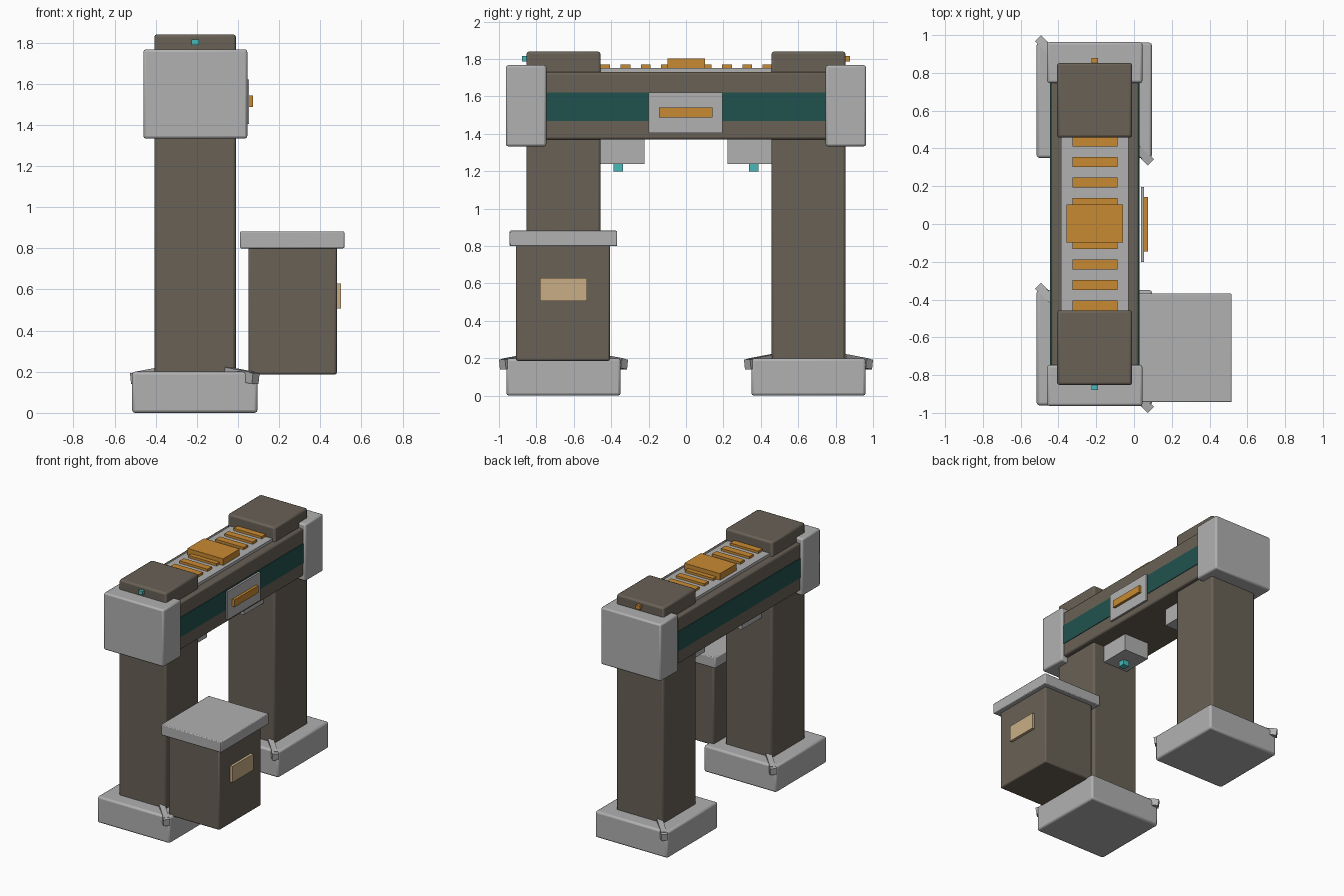
import bpy, math
from mathutils import Vector

if "Cube" in bpy.data.objects:
    bpy.data.objects.remove(bpy.data.objects["Cube"])


def material(name, rgb):
    m = bpy.data.materials.new(name)
    m.diffuse_color = (*rgb, 1.0)
    m.use_nodes = True
    m.node_tree.nodes["Principled BSDF"].inputs["Base Color"].default_value = m.diffuse_color
    return m


STONE = material("dark_stone", (0.138, 0.119, 0.093))
GREY = material("light_grey", (0.44, 0.44, 0.44))
ORANGE = material("orange", (0.578, 0.254, 0.032))
TEAL = material("dark_teal", (0.0144, 0.083, 0.074))
TAN = material("tan", (0.578, 0.423, 0.238))
CYAN = material("cyan", (0.07, 0.485, 0.485))


def box(name, x, y, z, mat, bevel=0.0):
    """Box from (min, max) ranges on each axis, with optional rounded edges."""
    bpy.ops.mesh.primitive_cube_add(size=1)
    o = bpy.context.object
    o.name = name
    o.location = [(r[0] + r[1]) / 2 for r in (x, y, z)]
    o.scale = [r[1] - r[0] for r in (x, y, z)]
    bpy.ops.object.transform_apply(location=False, rotation=False, scale=True)
    o.data.materials.append(mat)
    if bevel:
        b = o.modifiers.new("rounded_edges", 'BEVEL')
        b.width, b.segments = bevel, 2
        bpy.ops.object.shade_smooth_by_angle(angle=math.radians(35))
    return o


def span(s, a, b):
    """Range a..b on the side given by the sign s."""
    return tuple(sorted((s * a, s * b)))


# Two gate towers: footing, column, beam end cap, bracket and lamps
for s, side in ((-1, "front"), (1, "back")):
    box(side + "_footing", (-0.515, 0.095), span(s, 0.35, 0.96), (0, 0.2), GREY, 0.014)
    box(side + "_column", (-0.407, -0.01), span(s, 0.457, 0.853), (0.18, 1.84), STONE, 0.014)
    box(side + "_end_cap", (-0.46, 0.045), span(s, 0.747, 0.963), (1.333, 1.767), GREY, 0.012)
    box(side + "_bracket", (-0.315, -0.105), span(s, 0.223, 0.46), (1.24, 1.38), GREY)
    box(side + "_under_lamp", (-0.235, -0.185), span(s, 0.337, 0.388), (1.20, 1.245), CYAN)
    box(side + "_marker_lamp", (-0.225, -0.19), span(s, 0.84, 0.878), (1.787, 1.815),
        CYAN if s < 0 else ORANGE)

    # Diagonal clamps on two opposite footing corners
    cy = s * 0.655
    for d in (-1, 1):
        out = Vector((d, -d, 0)).normalized()
        corner = Vector((-0.21 + d * 0.28, cy - d * 0.31, 0.17))
        hook = box(side + "_clamp_hook", (-0.023, 0.023), (-0.023, 0.023), (-0.026, 0.026), GREY)
        hook.location = corner
        hook.rotation_euler = (0, math.radians(8), math.atan2(out.y, out.x))
        inner = corner - out * 0.17 + Vector((0, 0, 0.038))
        outer = corner + Vector((0, 0, 0.015))
        strut = box(side + "_clamp_strut", (0, (outer - inner).length), (-0.02, 0.02),
                    (-0.014, 0.014), GREY)
        strut.location = (inner + outer) / 2
        strut.rotation_euler = (outer - inner).to_track_quat('X', 'Z').to_euler()

# Cross beam with a painted band on both long sides
box("cross_beam", (-0.44, 0.025), (-0.85, 0.85), (1.37, 1.73), STONE, 0.012)
box("right_band", (0.022, 0.029), (-0.75, 0.75), (1.47, 1.62), TEAL)
box("left_band", (-0.444, -0.437), (-0.75, 0.75), (1.47, 1.62), TEAL)

# Sign on the right side of the beam
box("sign_plate", (0.037, 0.053), (-0.2, 0.195), (1.405, 1.62), GREY)
box("sign_bar", (0.053, 0.073), (-0.145, 0.142), (1.487, 1.542), ORANGE)

# Walkway on top with slats and a central block
box("top_panel", (-0.387, -0.03), (-0.46, 0.46), (1.72, 1.752), GREY)
for i in range(9):
    y = -0.432 + i * 0.1085
    if i != 4:
        box("slat", (-0.325, -0.087), (y - 0.026, y + 0.026), (1.75, 1.77), ORANGE)
box("centre_block", (-0.358, -0.057), (-0.098, 0.102), (1.75, 1.802), ORANGE)

# Side booth with lid and window plate
box("booth", (0.05, 0.48), (-0.91, -0.407), (0.186, 0.81), STONE, 0.01)
box("booth_lid", (0.01, 0.517), (-0.943, -0.368), (0.8, 0.882), GREY, 0.006)
box("booth_window", (0.475, 0.5), (-0.78, -0.53), (0.507, 0.63), TAN)
